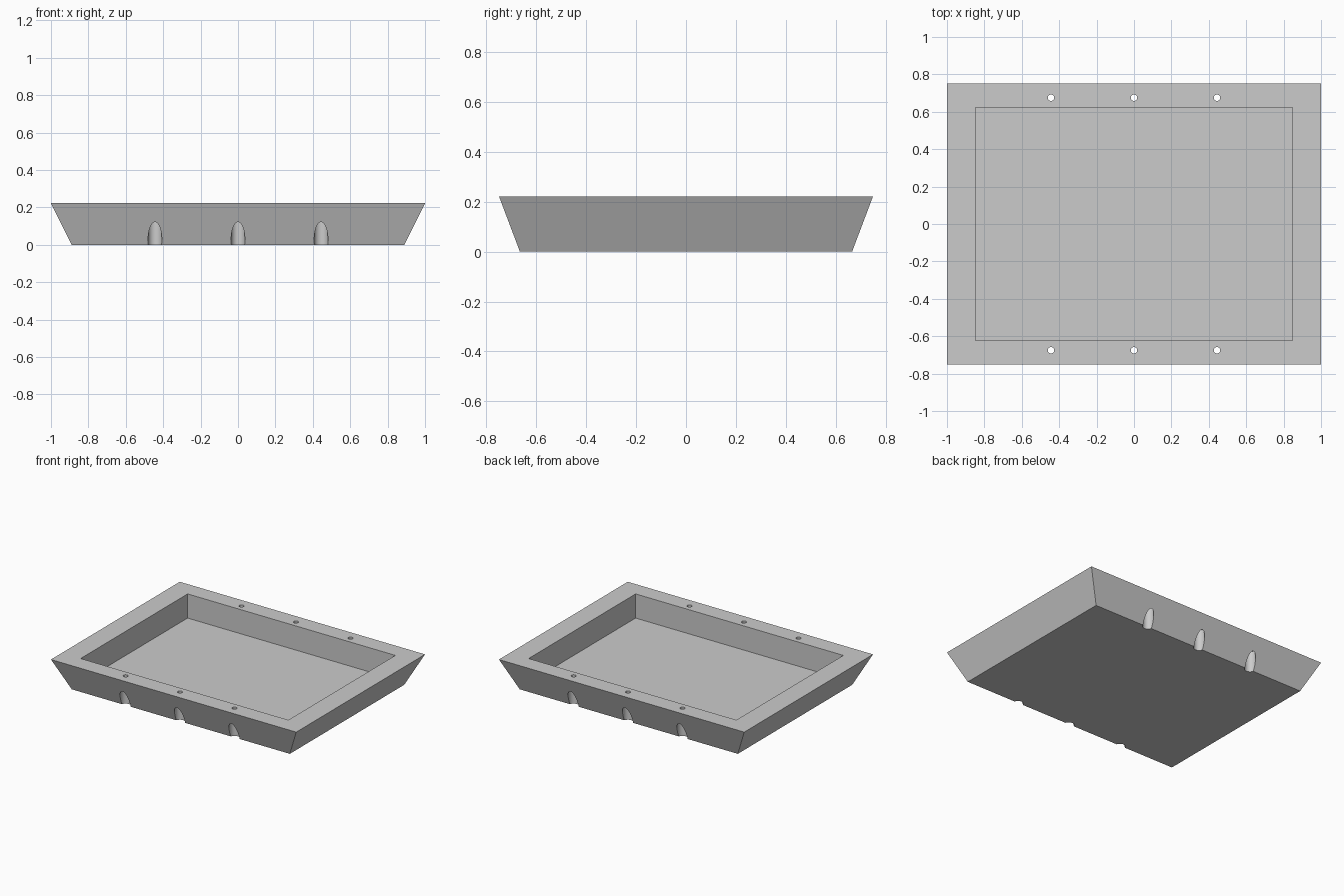
import bpy
import math

if "Cube" in bpy.data.objects:
    bpy.data.objects.remove(bpy.data.objects["Cube"], do_unlink=True)

HEIGHT = 0.222
FLOOR = 0.044
BORE_TOP = 0.155

grey = bpy.data.materials.new("plain grey")
grey.use_nodes = True
grey.diffuse_color = (0.6, 0.6, 0.6, 1)
grey.node_tree.nodes["Principled BSDF"].inputs["Base Color"].default_value = (0.6, 0.6, 0.6, 1)


def block(name, bottom, top, z0, z1):
    """Box whose bottom and top rectangles may differ; sizes are half widths."""
    bpy.ops.mesh.primitive_cube_add(size=2)
    obj = bpy.context.object
    obj.name = name
    for v in obj.data.vertices:
        half, z = (top, z1) if v.co.z > 0 else (bottom, z0)
        v.co = (v.co.x * half[0], v.co.y * half[1], z)
    obj.data.materials.append(grey)
    return obj


def drill(x, y, radius, z0, z1):
    """Upright round cutter."""
    bpy.ops.mesh.primitive_cylinder_add(
        vertices=48, radius=radius, depth=z1 - z0, location=(x, y, (z0 + z1) / 2))
    obj = bpy.context.object
    obj.name = "drill_cutter"
    obj.data.materials.append(grey)
    return obj


def cut(target, cutter):
    cutter.hide_render = True
    mod = target.modifiers.new("cut", "BOOLEAN")
    mod.operation = "DIFFERENCE"
    mod.solver = "EXACT"
    mod.object = cutter
    bpy.context.view_layer.objects.active = target
    bpy.ops.object.modifier_apply(modifier=mod.name)
    bpy.data.objects.remove(cutter, do_unlink=True)


# Flared tray body with a straight-walled recess
tray = block("tray", (0.889, 0.666), (1, 0.75), 0, HEIGHT)
recess = (0.847, 0.623)
cut(tray, block("recess_cutter", recess, recess, FLOOR, HEIGHT + 0.1))

# Screw holes along both long rims, with wide bores that break through the slope
for side in (-1, 1):
    for x in (-0.444, 0, 0.444):
        y = side * 0.675
        cut(tray, drill(x, y, 0.037, -0.1, BORE_TOP))
        cut(tray, drill(x, y, 0.017, BORE_TOP - 0.02, HEIGHT + 0.1))

# Smooth bores, crisp edges
bpy.ops.object.select_all(action="DESELECT")
tray.select_set(True)
bpy.context.view_layer.objects.active = tray
bpy.ops.object.shade_smooth_by_angle(angle=math.radians(30))
